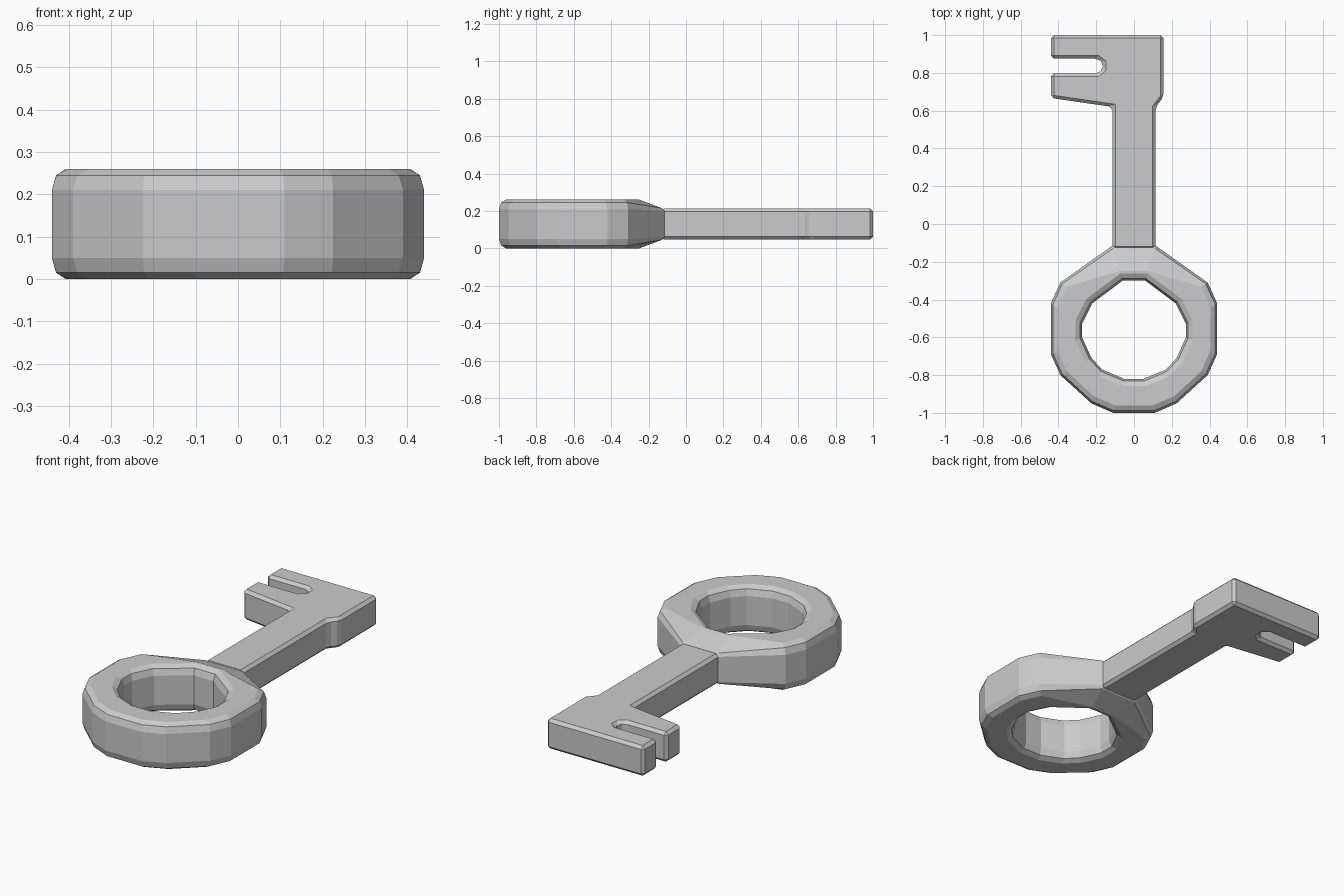
import bpy, bmesh
from mathutils import Vector

if "Cube" in bpy.data.objects:
    bpy.data.objects.remove(bpy.data.objects["Cube"])


def make_object(name, bm):
    bmesh.ops.recalc_face_normals(bm, faces=bm.faces)
    mesh = bpy.data.meshes.new(name)
    bm.to_mesh(mesh)
    bm.free()
    obj = bpy.data.objects.new(name, mesh)
    bpy.context.collection.objects.link(obj)
    return obj


def mirrored(half):
    return [Vector(p) for p in half] + [Vector((-x, y)) for x, y in reversed(half)]


# Bow: cross-sections swept between an outer and an inner outline
outer = mirrored([(.11, -1), (.225, -.95), (.39, -.80), (.44, -.69),
                  (.44, -.42), (.39, -.31), (.115, -.115)])
inner = mirrored([(.05, -.82), (.17, -.77), (.225, -.71), (.275, -.60),
                  (.275, -.53), (.22, -.42), (.06, -.30)])
MID = 0.13
bm = bmesh.new()
rings = []
for k, (o, i) in enumerate(zip(outer, inner)):
    d = (i - o).normalized()
    neck = k in (6, 7)  # stations where the bow thins into the shaft
    if neck:
        upper = [(o, .07), (o + d * .015, .085), (o + d * .14, .13)]
    else:
        upper = [(o, .08), (o + d * .012, .115), (o + d * .04, .13)]
    upper += [(i - d * .04, .13), (i - d * .012, .115), (i, .08)]
    section = [(p, MID + h) for p, h in upper]
    section += [(p, MID - h) for p, h in reversed(upper)]
    rings.append([bm.verts.new((p.x, p.y, z)) for p, z in section])
for a, b in zip(rings, rings[1:] + rings[:1]):
    for j in range(len(a)):
        n = (j + 1) % len(a)
        bm.faces.new((a[j], a[n], b[n], b[j]))
make_object("bow", bm)

# Shaft and toothed bit: one outline extruded and chamfered
outline = [(.115, -.135), (.115, .62), (.155, .67), (.155, 1), (-.44, 1),
           (-.44, .875), (-.19, .875), (-.165, .855), (-.165, .82),
           (-.19, .797), (-.44, .797), (-.44, .667), (-.115, .62), (-.115, -.135)]
bm = bmesh.new()
face = bm.faces.new([bm.verts.new((x, y, .047)) for x, y in outline])
top = bmesh.ops.extrude_face_region(bm, geom=[face])["geom"]
bmesh.ops.translate(bm, vec=(0, 0, .167),
                    verts=[g for g in top if isinstance(g, bmesh.types.BMVert)])
if not any(f.normal.z < -.9 for f in bm.faces) and face.is_valid is False:
    bmesh.ops.holes_fill(bm, edges=bm.edges)
shaft = make_object("shaft_and_bit", bm)
chamfer = shaft.modifiers.new("chamfer", "BEVEL")
chamfer.width = .016
chamfer.segments = 1
chamfer.limit_method = 'ANGLE'
